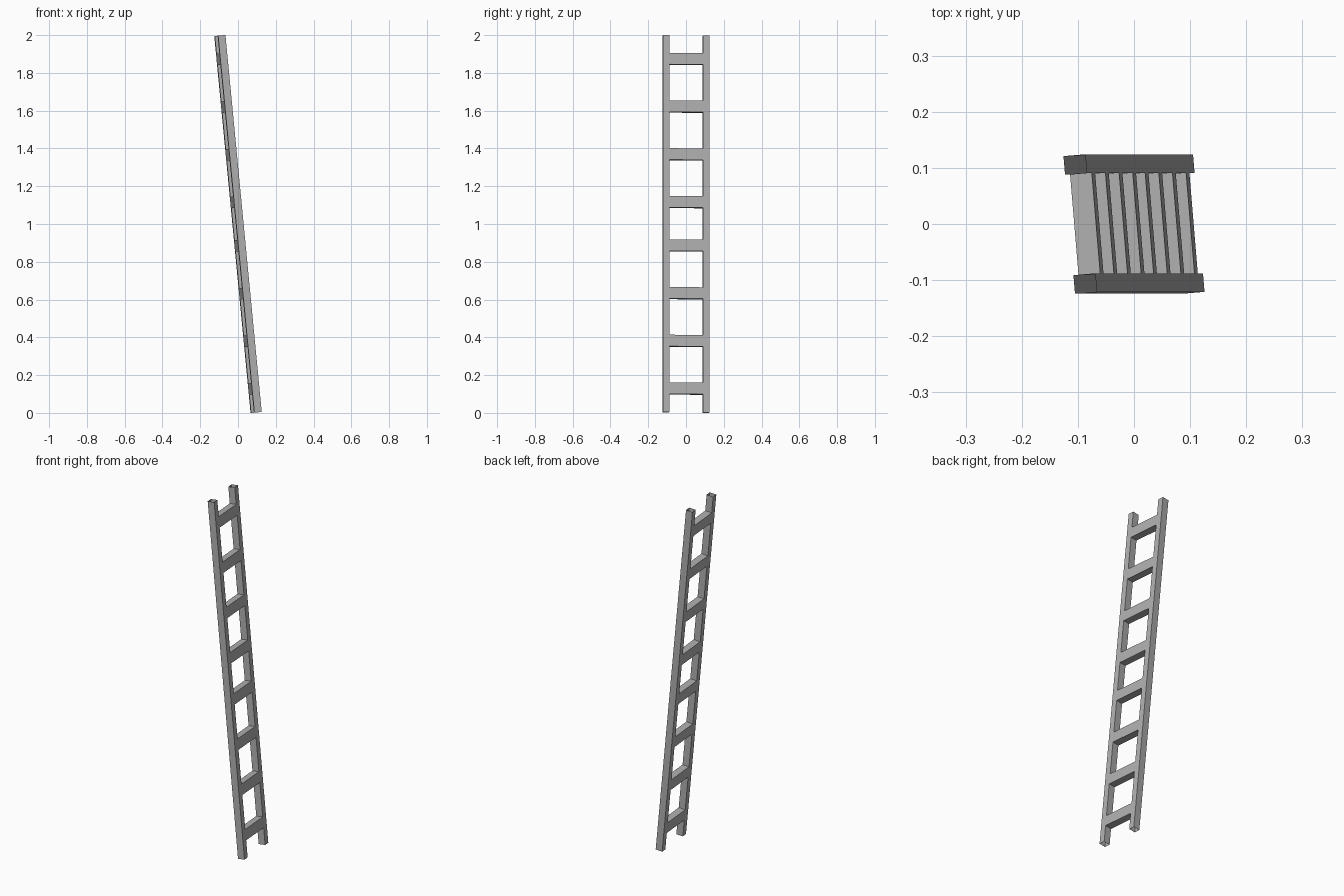
import bpy
import bmesh
from math import radians
from mathutils import Matrix, Vector

if "Cube" in bpy.data.objects:
    bpy.data.objects.remove(bpy.data.objects["Cube"])

LENGTH, WIDTH, DEPTH = 2.005, 0.033, 0.039   # rail length, width, depth
RAIL_Y = 0.1065                              # rail centre offset
RUNG_H = 0.061

# Whole ladder: slight turn about its own axis, then a lean towards -x
pose = (Matrix.Translation((0, 0, 1.0))
        @ Matrix.Rotation(radians(-5.5), 4, 'Y')
        @ Matrix.Rotation(radians(4.8), 4, 'Z'))

grey = bpy.data.materials.new("dark_grey")
grey.diffuse_color = (0.43, 0.43, 0.43, 1)
grey.use_nodes = True
grey.node_tree.nodes["Principled BSDF"].inputs["Base Color"].default_value = grey.diffuse_color


def box(name, centre, size, open_axis):
    """Box tube without the two end faces along open_axis."""
    bm = bmesh.new()
    bmesh.ops.create_cube(bm, size=1)
    ends = [f for f in bm.faces if abs(f.normal[open_axis]) > 0.5]
    bmesh.ops.delete(bm, geom=ends, context='FACES_ONLY')
    bm.transform(Matrix.Diagonal((*size, 1)))
    mesh = bpy.data.meshes.new(name)
    bm.to_mesh(mesh)
    bm.free()
    mesh.materials.append(grey)
    ob = bpy.data.objects.new(name, mesh)
    bpy.context.collection.objects.link(ob)
    ob.matrix_world = pose @ Matrix.Translation(Vector(centre))


# Side rails, open at top and bottom
for side, label in ((1, "left"), (-1, "right")):
    box(f"{label}_rail", (0, side * RAIL_Y, 0), (DEPTH, WIDTH, LENGTH), 2)

# Rungs: two mirrored groups of four, flush with the rails
rung_len = 2 * RAIL_Y - WIDTH
for half, label in ((1, "upper"), (-1, "lower")):
    for k in range(4):
        z = half * (0.1155 + 0.2537 * k) + 0.001
        box(f"{label}_rung_{k + 1}", (0, 0, z), (DEPTH, rung_len, RUNG_H), 1)
